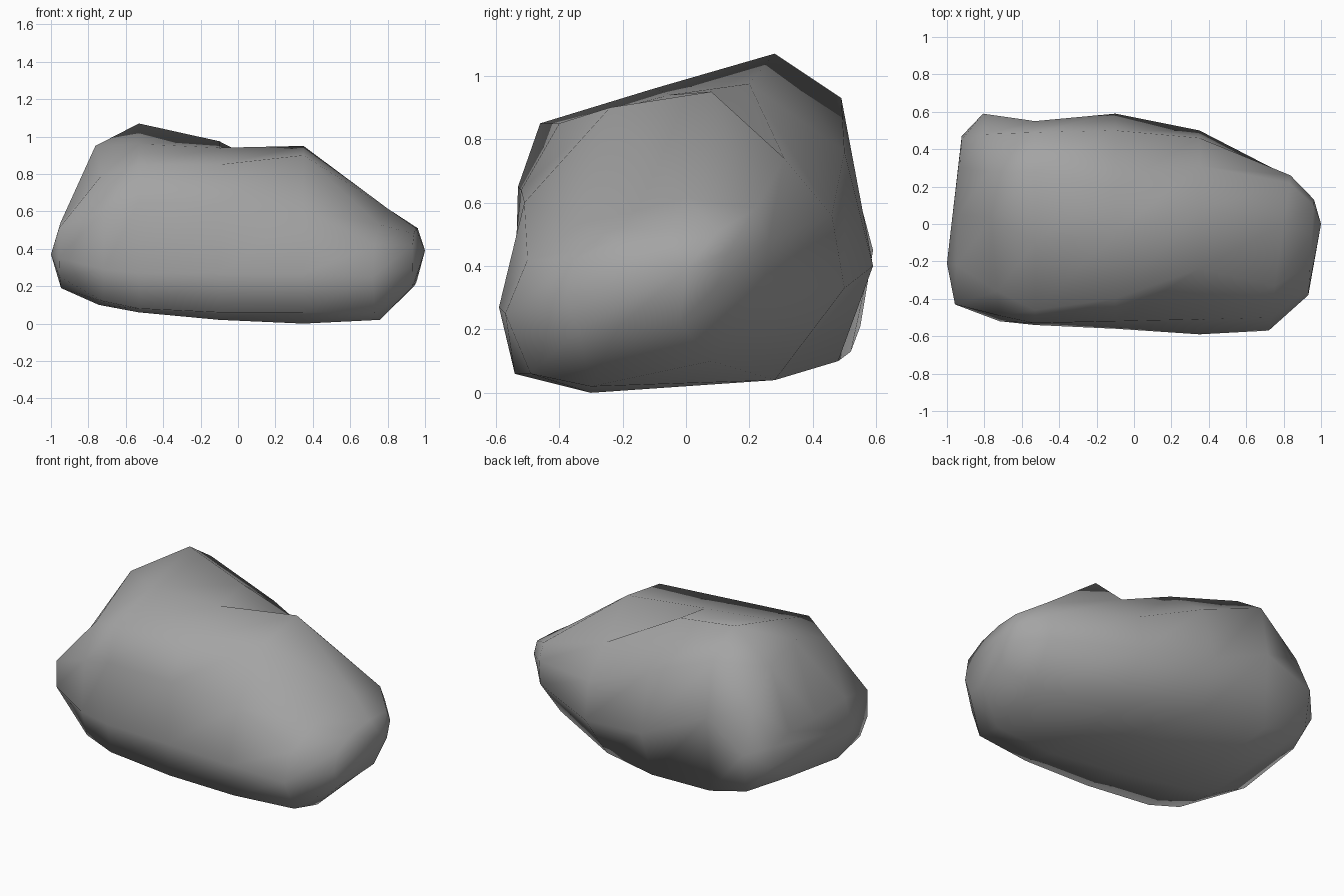
import bpy, bmesh

# Rock cross-sections along x: each is a ring of (y, z) points,
# from the underside, up the front, over the top and down the back
SECTIONS = [
    [(-.15, .19), (-.36, .25), (-.43, .35), (-.43, .51), (-.22, .54),
     (.05, .52), (.3, .52), (.45, .48), (.47, .36), (.3, .24)],
    [(-.2, .1), (-.46, .12), (-.52, .29), (-.49, .6), (-.36, .79),
     (.03, .95), (.28, .88), (.48, .7), (.59, .45), (.55, .21)],
    [(-.2, .06), (-.5, .08), (-.54, .27), (-.53, .65), (-.46, .85),
     (-.1, .96), (.28, 1.07), (.49, .93), (.55, .6), (.52, .13)],
    [(-.25, .02), (-.53, .06), (-.56, .27), (-.52, .64), (-.4, .85),
     (-.05, .94), (.2, .975), (.5, .76), (.59, .4), (.48, .1)],
    [(-.3, 0), (-.54, .06), (-.59, .27), (-.51, .6), (-.24, .9),
     (.08, .95), (.31, .74), (.46, .56), (.5, .33), (.28, .04)],
    [(-.3, .02), (-.49, .06), (-.57, .25), (-.5, .42), (-.33, .53),
     (0, .615), (.22, .58), (.26, .48), (.25, .33), (.08, .1)],
    [(-.22, .2), (-.34, .2), (-.38, .3), (-.35, .42), (-.22, .48),
     (-.06, .51), (.1, .51), (.13, .44), (.1, .34), (-.02, .22)],
]
# Where each section sits, and how far it slants from front to back
STATIONS = [-.94, -.76, -.53, -.1, .35, .8, .955]
SLANTS = [.04, -.08, 0, 0, 0, .14, .06]

bm = bmesh.new()
rings = [[bm.verts.new((x + k * y, y, z)) for y, z in pts]
         for x, k, pts in zip(STATIONS, SLANTS, SECTIONS)]

# Skin between neighbouring sections
for a, b in zip(rings, rings[1:]):
    n = len(a)
    for i in range(n):
        j = (i + 1) % n
        bm.faces.new((a[i], a[j], b[j], b[i]))

# Slightly bulging ends, each a fan around a tip
for ring, tip in ((rings[0], (-1, -.21, .37)), (rings[-1], (1, 0, .39))):
    t = bm.verts.new(tip)
    for i in range(len(ring)):
        bm.faces.new((ring[i], ring[(i + 1) % len(ring)], t))

bmesh.ops.recalc_face_normals(bm, faces=bm.faces)
for f in bm.faces:
    f.smooth = True

mesh = bpy.data.meshes.new("rock")
bm.to_mesh(mesh)
bm.free()
rock = bpy.data.objects.new("rock", mesh)
bpy.context.collection.objects.link(rock)

# Darker stone grey
stone = bpy.data.materials.new("stone")
stone.diffuse_color = (.37, .37, .37, 1)
mesh.materials.append(stone)
